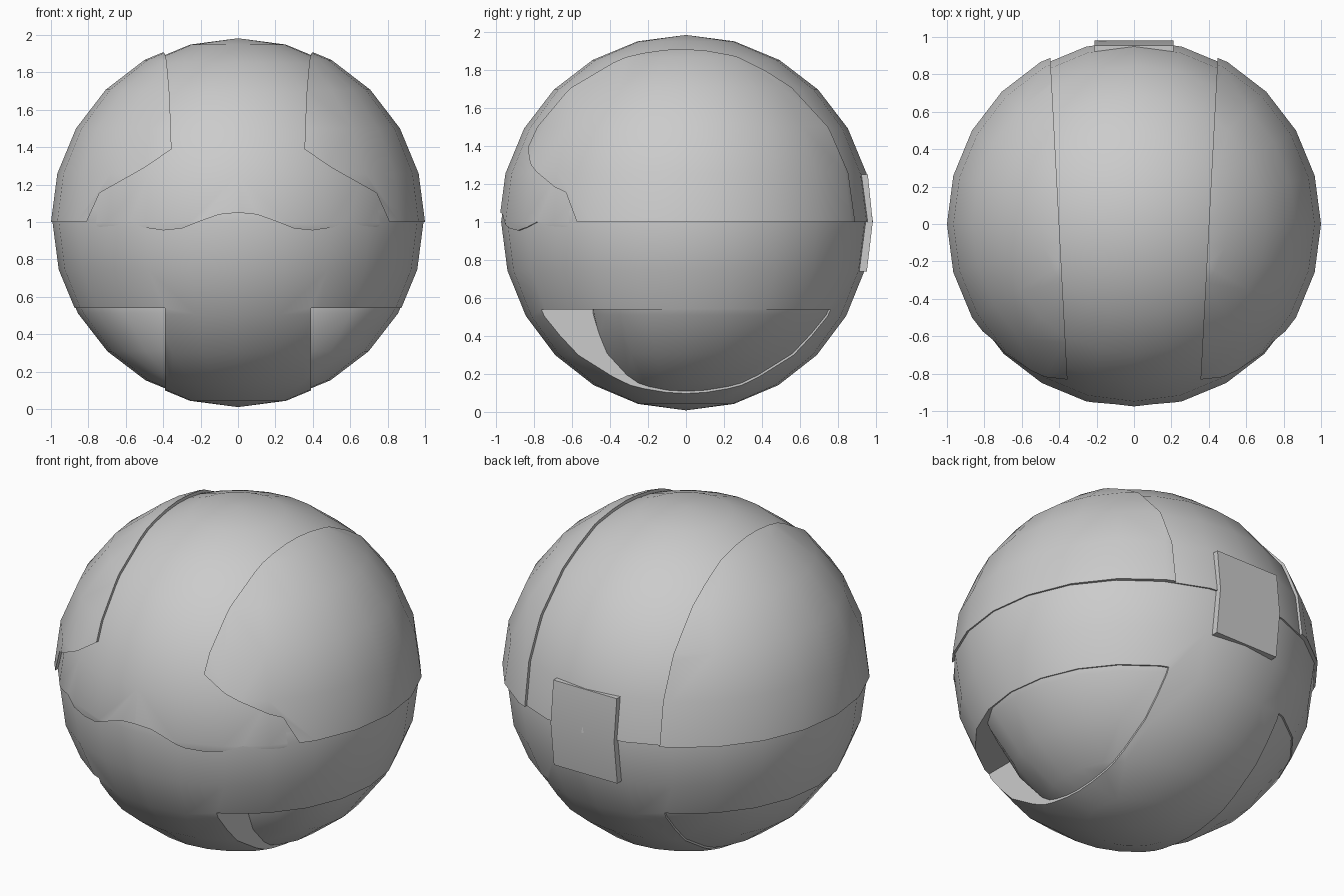
import bpy, bmesh
from mathutils import Vector, Matrix

if "Cube" in bpy.data.objects:
    bpy.data.objects.remove(bpy.data.objects["Cube"])


def finish(name, bm):
    bmesh.ops.recalc_face_normals(bm, faces=bm.faces)
    me = bpy.data.meshes.new(name)
    bm.to_mesh(me)
    bm.free()
    ob = bpy.data.objects.new(name, me)
    bpy.context.collection.objects.link(ob)
    return ob


def ball(sx, sy, sz):
    bm = bmesh.new()
    bmesh.ops.create_uvsphere(bm, u_segments=24, v_segments=12, radius=1)
    bmesh.ops.transform(bm, verts=bm.verts, matrix=Matrix.Translation((0, 0, 1)) @ Matrix.Diagonal((sx, sy, sz, 1)))
    return bm


def cut(bm, co, no):
    """Remove everything on the side the normal points to and cap the hole."""
    geom = bm.verts[:] + bm.edges[:] + bm.faces[:]
    bmesh.ops.bisect_plane(bm, geom=geom, dist=1e-5, plane_co=co, plane_no=no, clear_outer=True)
    bmesh.ops.holes_fill(bm, edges=[e for e in bm.edges if e.is_boundary], sides=0)


def prism(name, pts, y0, y1):
    """Front-view (x, z) outline extruded along y."""
    bm = bmesh.new()
    f = bm.faces.new([bm.verts.new((x, y0, z)) for x, z in pts])
    ext = bmesh.ops.extrude_face_region(bm, geom=[f])["geom"]
    bmesh.ops.translate(bm, verts=[v for v in ext if isinstance(v, bmesh.types.BMVert)], vec=(0, y1 - y0, 0))
    return finish(name, bm)


def activate(ob):
    bpy.ops.object.select_all(action='DESELECT')
    ob.select_set(True)
    bpy.context.view_layer.objects.active = ob


def subtract(ob, cutter):
    activate(ob)
    m = ob.modifiers.new("cut", 'BOOLEAN')
    m.operation, m.solver, m.object = 'DIFFERENCE', 'EXACT', cutter
    bpy.ops.object.modifier_apply(modifier=m.name)
    bpy.data.objects.remove(cutter)


def smooth(ob):
    activate(ob)
    bpy.ops.object.shade_smooth_by_angle(angle=0.6)


def mirror(ob):
    activate(ob)
    m = ob.modifiers.new("mirror", 'MIRROR')
    m.use_mirror_merge = False
    bpy.ops.object.modifier_apply(modifier=m.name)


# lower hull with a square notch on each side
bm = ball(0.992, 0.971, 0.99)
cut(bm, (0, 0, 1.06), (0, 0, 1))
hull = finish("lower_hull", bm)
for s in (-1, 1):
    subtract(hull, prism("notch", [(s * 0.39, -0.5), (s * 2, -0.5), (s * 2, 0.54), (s * 0.39, 0.54)], -2, 2))
smooth(hull)

# upper dome with a wavy front lip
dome = finish("upper_dome", ball(0.985, 0.982, 0.982))
half = [(0.1, 1.04), (0.2, 1.005), (0.3, 0.965), (0.4, 0.955), (0.5, 0.97),
        (0.58, 1.0), (0.66, 0.98), (0.74, 0.973), (0.81, 1.0), (2, 1.0), (2, -1)]
wave = [(-x, z) for x, z in reversed(half)] + [(0, 1.05)] + half
subtract(dome, prism("lip_cutter", wave, -2, 0))
subtract(dome, prism("back_cutter", [(-2, -1), (2, -1), (2, 1), (-2, 1)], -0.01, 2))
smooth(dome)

# raised side panels
bm = ball(1, 1, 1)
cut(bm, (0, 0, 1), (0, 0, -1))
cut(bm, (0.40, 0, 1), Vector((-1, 0.053, 0)))
panels = finish("side_panels", bm)
subtract(panels, prism("cheek_cutter", [(0, 0.5), (0, 1.42), (0.31, 1.42), (0.5, 1.29), (0.74, 1.155),
                                        (0.81, 1.0), (0.83, 0.5)], -2, -0.3))
mirror(panels)
smooth(panels)

# feet set in the notches, pulled back at the front
bm = ball(0.988, 0.962, 0.978)
for v in bm.verts:
    if v.co.y < 0:
        v.co.y += 0.46 * v.co.y ** 2
cut(bm, (0.385, 0, 0), (-1, 0, 0))
cut(bm, (0, 0, 0.545), (0, 0, 1))
feet = finish("feet", bm)
mirror(feet)
smooth(feet)

# bent plate on the back
bm = bmesh.new()
side = [(0.85, 0.74), (0.95, 0.74), (0.981, 1.0), (0.955, 1.25), (0.85, 1.25)]
f = bm.faces.new([bm.verts.new((-0.21, y, z)) for y, z in side])
ext = bmesh.ops.extrude_face_region(bm, geom=[f])["geom"]
bmesh.ops.translate(bm, verts=[v for v in ext if isinstance(v, bmesh.types.BMVert)], vec=(0.42, 0, 0))
smooth(finish("back_plate", bm))
